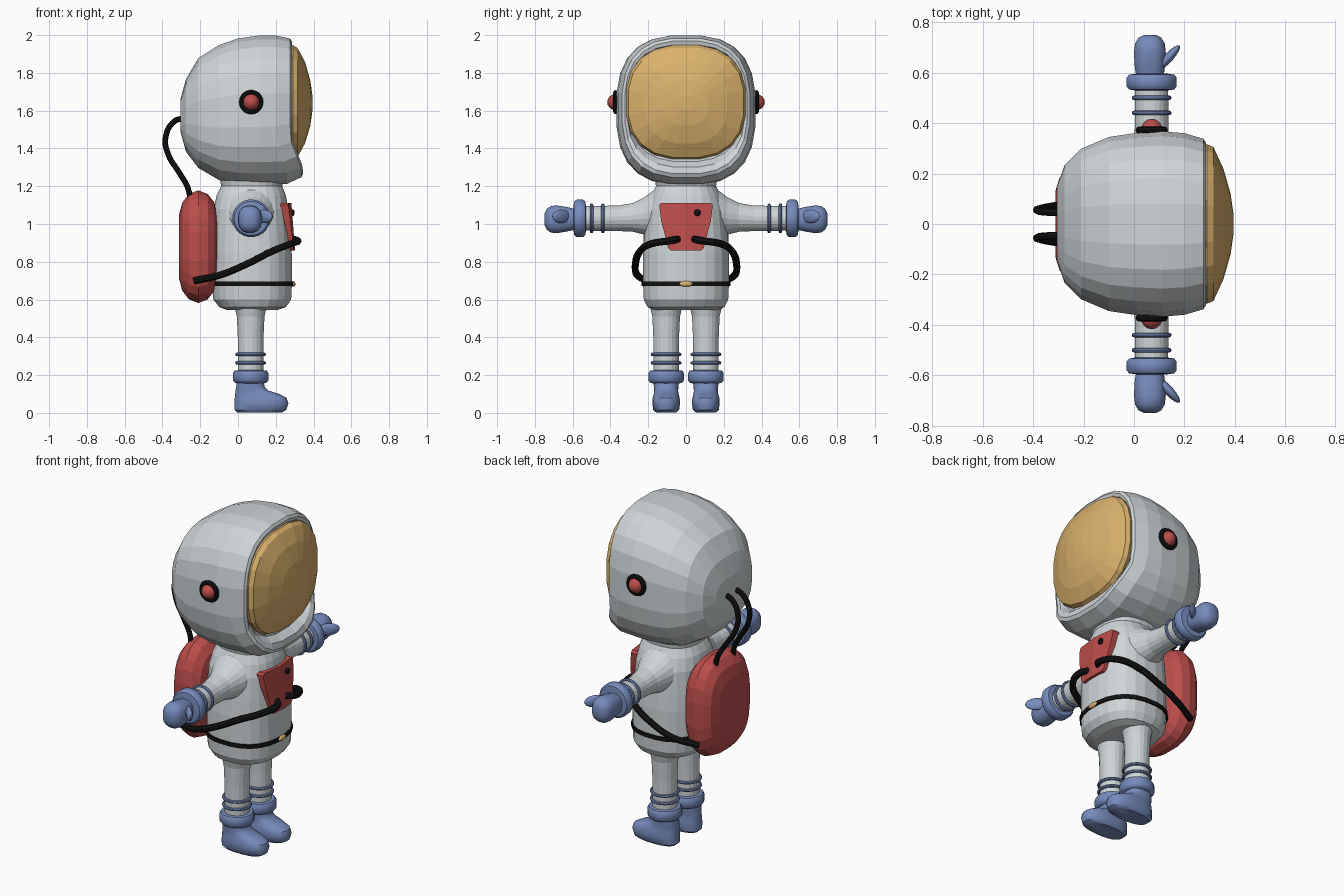
import bpy, bmesh, math
from mathutils import Vector, Matrix

if "Cube" in bpy.data.objects:
    bpy.data.objects.remove(bpy.data.objects["Cube"])


def material(name, rgb):
    m = bpy.data.materials.new(name)
    m.diffuse_color = (*rgb, 1)
    m.use_nodes = True
    m.node_tree.nodes["Principled BSDF"].inputs["Base Color"].default_value = m.diffuse_color
    return m


WHITE = material("suit white", (0.62, 0.66, 0.68))
BLUE = material("glove blue", (0.18, 0.26, 0.50))
RED = material("pack red", (0.50, 0.075, 0.07))
GOLD = material("visor gold", (0.70, 0.44, 0.15))
BLACK = material("hose black", (0.006, 0.006, 0.006))


def finish(name, me, mat, mirror=False, smooth=False):
    me.materials.clear()
    me.materials.append(mat)
    ob = bpy.data.objects.new(name, me)
    bpy.context.collection.objects.link(ob)
    for p in me.polygons:
        p.use_smooth = False
    if smooth:
        bpy.ops.object.select_all(action='DESELECT')
        ob.select_set(True)
        bpy.context.view_layer.objects.active = ob
        bpy.ops.object.shade_smooth_by_angle(angle=math.radians(40))
    if mirror:
        mod = ob.modifiers.new("mirror", 'MIRROR')
        mod.use_axis = (False, True, False)
        mod.use_mirror_merge = False
    return ob


def from_bm(name, bm, mat, **kw):
    bmesh.ops.recalc_face_normals(bm, faces=bm.faces[:])
    me = bpy.data.meshes.new(name)
    bm.to_mesh(me)
    bm.free()
    return finish(name, me, mat, **kw)


def loft(name, axis, rings, mat, n=24, power=2.0, warp=None, **kw):
    """Superellipse rings (t, a0, a1, b0, b1) stacked along an axis."""
    bm = bmesh.new()
    loops = []
    for t, a0, a1, b0, b1 in rings:
        loop = []
        for i in range(n):
            w = 2 * math.pi * (i + 0.5) / n
            c, s = math.cos(w), math.sin(w)
            a = (a0 + a1) / 2 + (a1 - a0) / 2 * math.copysign(abs(c) ** (2 / power), c)
            b = (b0 + b1) / 2 + (b1 - b0) / 2 * math.copysign(abs(s) ** (2 / power), s)
            co = Vector({'x': (t, a, b), 'y': (a, t, b), 'z': (a, b, t)}[axis])
            loop.append(bm.verts.new(warp(co) if warp else co))
        loops.append(loop)
    for p, q in zip(loops, loops[1:]):
        for i in range(n):
            j = (i + 1) % n
            bm.faces.new((p[i], p[j], q[j], q[i]))
    bm.faces.new(loops[0])
    bm.faces.new(loops[-1])
    return from_bm(name, bm, mat, **kw)


def torus(name, center, axis, major, minor, mat):
    """Round band, mirrored to the other side."""
    bpy.ops.mesh.primitive_torus_add(major_radius=major, minor_radius=minor,
                                     major_segments=28, minor_segments=8)
    src = bpy.context.object
    me = src.data.copy()
    bpy.data.objects.remove(src)
    rot = Matrix.Rotation(math.pi / 2, 4, 'X') if axis == 'y' else Matrix()
    me.transform(Matrix.Translation(center) @ rot)
    finish(name, me, mat, mirror=True, smooth=True)


def tube(name, pts, radius, mat):
    """Smooth hose through points, mirrored to the other side."""
    cu = bpy.data.curves.new(name, 'CURVE')
    cu.dimensions = '3D'
    cu.bevel_depth = radius
    cu.bevel_resolution = 2
    cu.use_fill_caps = True
    cu.resolution_u = 6
    sp = cu.splines.new('BEZIER')
    sp.bezier_points.add(len(pts) - 1)
    for bp, p in zip(sp.bezier_points, pts):
        bp.co = p
        bp.handle_left_type = bp.handle_right_type = 'AUTO'
    tmp = bpy.data.objects.new(name + "_path", cu)
    bpy.context.collection.objects.link(tmp)
    bpy.context.view_layer.update()
    dg = bpy.context.evaluated_depsgraph_get()
    me = bpy.data.meshes.new_from_object(tmp.evaluated_get(dg))
    bpy.data.objects.remove(tmp)
    finish(name, me, mat, mirror=True, smooth=True)


def ball(name, center, scale, mat, rot=0.0, **kw):
    bm = bmesh.new()
    m = Matrix.Translation(center) @ Matrix.Rotation(rot, 4, 'Z') @ Matrix.Diagonal((*scale, 1))
    bmesh.ops.create_uvsphere(bm, u_segments=16, v_segments=10, radius=1, matrix=m)
    return from_bm(name, bm, mat, smooth=True, **kw)


# Helmet: shell with chin lip pushed forward and a recessed front opening
def chin(co):
    if co.x > 0.2:
        co.x += 0.06 * min(1, max(0, (1.45 - co.z) / 0.15))
    return co


shell = [(-0.305, .15, 1.49, 1.66), (-0.275, .235, 1.38, 1.77), (-0.21, .30, 1.295, 1.88),
         (-0.10, .347, 1.23, 1.95), (0.0, .362, 1.21, 1.985), (0.11, .37, 1.205, 2.0),
         (0.20, .362, 1.21, 2.0), (0.275, .34, 1.245, 1.985), (0.285, .325, 1.265, 1.97),
         (0.28, .312, 1.30, 1.95), (0.25, .30, 1.33, 1.93)]
loft("helmet", 'x', [(x, -w, w, a, b) for x, w, a, b in shell], WHITE, power=2.7, warp=chin)

# Domed visor
dome = [(0.255, .31, 1.35, 1.94), (0.29, .319, 1.34, 1.95), (0.315, .308, 1.35, 1.935),
        (0.355, .22, 1.425, 1.86), (0.383, .12, 1.52, 1.76), (0.394, .04, 1.6, 1.68)]
loft("visor", 'x', [(x, -w, w, a, b) for x, w, a, b in dome], GOLD, n=20, power=2.5)

# Earpieces
torus("ear_ring", (0.07, 0.372, 1.645), 'y', 0.05, 0.014, BLACK)
ball("ear_button", (0.07, 0.365, 1.645), (0.045, 0.052, 0.045), RED, mirror=True)

# Torso
body = [(0.545, -.06, .21, .17), (0.56, -.10, .255, .205), (0.60, -.132, .283, .225),
        (0.70, -.142, .288, .230), (0.85, -.142, .286, .230), (0.95, -.138, .28, .222),
        (1.08, -.13, .268, .21), (1.15, -.115, .255, .185), (1.20, -.09, .235, .16),
        (1.26, -.10, .25, .17)]
loft("torso", 'z', [(z, a, b, -w, w) for z, a, b, w in body], WHITE, power=2.4)

# Belt and buckle
loft("belt", 'z', [(z, -.148, .294, -.236, .236) for z in (0.671, 0.695)], BLACK, power=2.4)
ball("buckle", (0.292, 0, 0.683), (0.012, 0.036, 0.015), GOLD)

# Arms with flared shoulders, bands, cuffs and mittens
arm = [(0.10, .15, 1.06), (0.17, .125, 1.055), (0.22, .10, 1.043), (0.28, .077, 1.035),
       (0.36, .068, 1.03), (0.56, .066, 1.03)]
loft("arm", 'y', [(y, .07 - r, .07 + r, z - r, z + r) for y, r, z in arm], WHITE, n=20, mirror=True)
for y in (0.44, 0.50):
    torus("arm_band", (0.07, y, 1.03), 'y', 0.07, 0.009, BLUE)
cuff = [(0.53, .07), (0.533, .09), (0.545, .10), (0.58, .10), (0.592, .09), (0.596, .06)]
loft("arm_cuff", 'y', [(y, .07 - r, .07 + r, 1.03 - r, 1.03 + r) for y, r in cuff], BLUE,
     mirror=True, smooth=True)
hand = [(0.585, .055, .055), (0.63, .062, .066), (0.68, .064, .074), (0.715, .06, .072),
        (0.738, .046, .055), (0.749, .024, .03)]
loft("mitten", 'y', [(y, .063 - a, .063 + a, 1.025 - b, 1.025 + b) for y, a, b in hand], BLUE,
     n=16, power=2.4, mirror=True, smooth=True)
ball("thumb", (0.138, 0.66, 1.04), (0.064, 0.018, 0.036), BLUE, rot=math.radians(48), mirror=True)

# Legs with bands, cuffs and boots
LX, LY = 0.067, 0.105
leg = [(0.18, .068), (0.40, .069), (0.51, .074), (0.56, .086)]
loft("leg", 'z', [(z, LX - r, LX + r, LY - r, LY + r) for z, r in leg], WHITE, n=20, mirror=True)
for z in (0.265, 0.31):
    torus("leg_band", (LX, LY, z), 'z', 0.073, 0.009, BLUE)
cuff = [(0.155, .065), (0.16, .085), (0.172, .095), (0.21, .095), (0.223, .087), (0.227, .06)]
loft("leg_cuff", 'z', [(z, LX - r, LX + r, LY - r, LY + r) for z, r in cuff], BLUE,
     mirror=True, smooth=True)
boot = [(0.003, -.005, .235, .055), (0.016, -.02, .257, .069), (0.05, -.02, .268, .074),
        (0.08, -.018, .258, .072), (0.10, -.016, .22, .066), (0.118, -.014, .16, .064),
        (0.14, -.01, .14, .066), (0.18, -.005, .138, .068)]
loft("boot", 'z', [(z, a, b, LY - w, LY + w) for z, a, b, w in boot], BLUE,
     power=2.5, mirror=True, smooth=True)

# Backpack
pack = [(-0.312, .13, .17), (-0.295, .185, .235), (-0.26, .215, .28), (-0.21, .225, .30),
        (-0.16, .215, .28), (-0.125, .185, .235), (-0.11, .13, .17)]
loft("backpack", 'x', [(x, -w, w, .88 - h, .88 + h) for x, w, h in pack], RED, power=3.0)

# Air hoses from helmet to backpack, side hoses from chest panel to backpack
tube("air_hose", [(-0.28, .045, 1.56), (-0.335, .047, 1.545), (-0.383, .053, 1.46),
                  (-0.37, .062, 1.37), (-0.31, .073, 1.27), (-0.265, .08, 1.19),
                  (-0.25, .085, 1.10)], 0.015, BLACK)
tube("side_hose", [(0.285, .04, .92), (0.315, .075, .913), (0.28, .185, .895),
                   (0.19, .24, .86), (0.04, .268, .785), (-0.10, .257, .728),
                   (-0.23, .205, .70)], 0.019, BLACK)

# Chest panel: half shield outline, extruded and mirrored
outline = [(0, 1.112), (.13, 1.112), (.142, 1.10), (.132, 1.02), (.095, .875), (.08, .86), (0, .86)]
bm = bmesh.new()
front = [bm.verts.new((0.302 - 0.12 * max(0, z - .95) - 0.9 * y * y, y, z)) for y, z in outline]
back = [bm.verts.new((0.22, y, z)) for y, z in outline]
bm.faces.new(front)
bm.faces.new(back)
for i in range(len(front) - 1):
    bm.faces.new((front[i], front[i + 1], back[i + 1], back[i]))
from_bm("chest_panel", bm, RED, mirror=True)
ball("panel_knob", (0.288, 0.06, 1.06), (0.012, 0.018, 0.018), BLACK)
